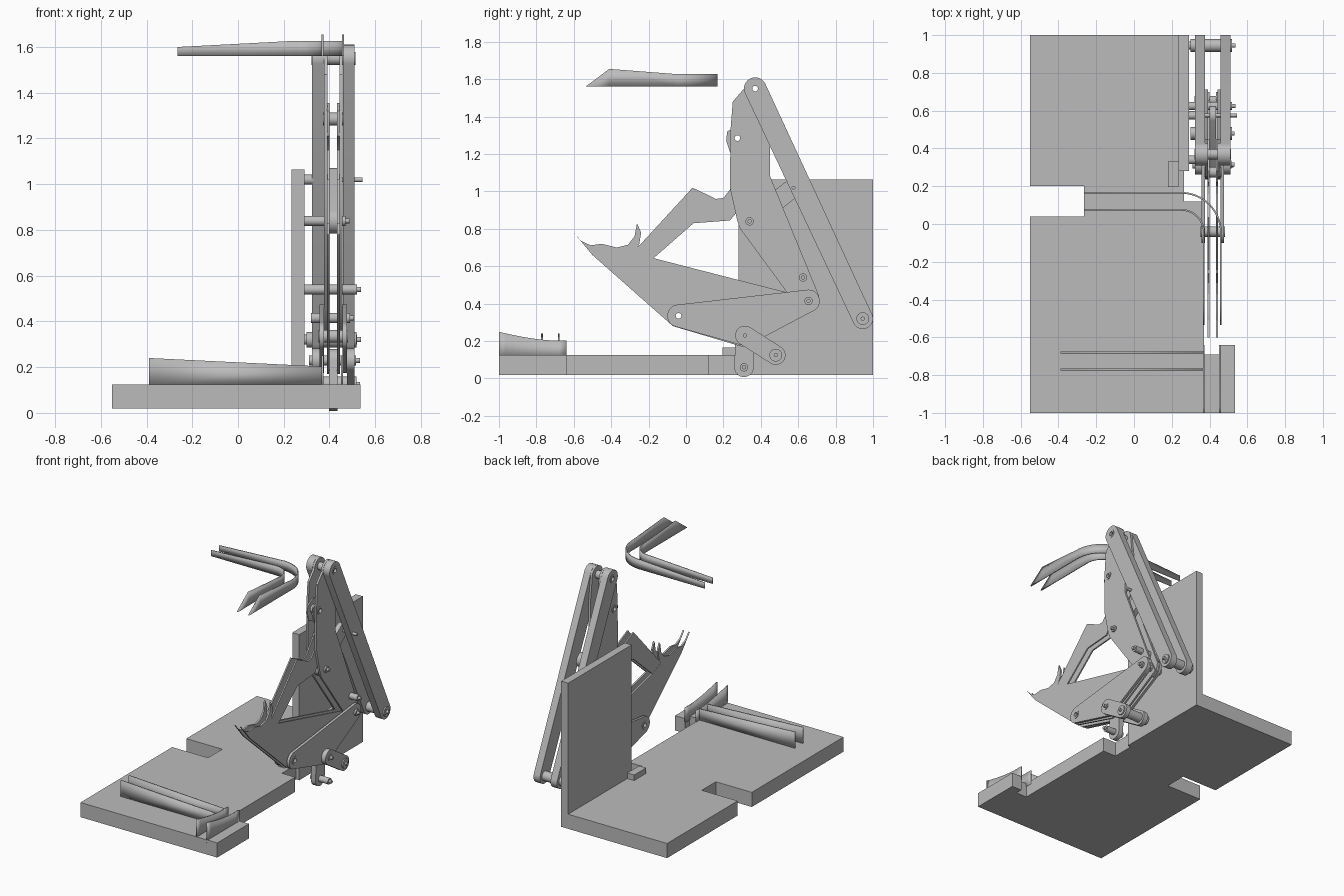
import bpy, bmesh, math
from mathutils import Matrix, Vector
from mathutils.geometry import convex_hull_2d

cube = bpy.data.objects.get("Cube")
if cube:
    bpy.data.objects.remove(cube)

grey = bpy.data.materials.new("machine_grey")
grey.use_nodes = True
grey.diffuse_color = (0.5, 0.5, 0.5, 1)
grey.node_tree.nodes["Principled BSDF"].inputs["Base Color"].default_value = (0.5, 0.5, 0.5, 1)

MID = 0.417          # centre plane of the linkage
TOP_AXIS, KNUCKLE, ELBOW = (0.37, 1.55), (0.275, 1.285), (0.34, 0.84)
REAR, JAW_AXIS, FOOT = (0.655, 0.415), (-0.04, 0.335), (0.945, 0.32)
CRANK, CRANK_END, DROP_END = (0.315, 0.23), (0.48, 0.125), (0.31, 0.06)
STOP, SPACER = (0.625, 0.54), (0.575, 1.02)
SIDE = Matrix(((0, 0, 1, 0), (1, 0, 0, 0), (0, 1, 0, 0), (0, 0, 0, 1)))
parts = []


def add(name, mesh):
    mesh.materials.clear()
    mesh.materials.append(grey)
    ob = bpy.data.objects.new(name, mesh)
    bpy.context.collection.objects.link(ob)
    parts.append(ob)
    return ob


def circle(c, r, n=32):
    return [(c[0] + r * math.cos(math.tau * i / n), c[1] + r * math.sin(math.tau * i / n)) for i in range(n)]


def extrude(name, outline, lo, hi, holes=(), side=True):
    """Filled profile with holes; side profiles lie in y,z and run along x."""
    cu = bpy.data.curves.new(name, "CURVE")
    cu.dimensions, cu.fill_mode, cu.extrude = "2D", "BOTH", (hi - lo) / 2
    for ring in [outline] + list(holes):
        sp = cu.splines.new("POLY")
        sp.points.add(len(ring) - 1)
        for p, q in zip(sp.points, ring):
            p.co = (q[0], q[1], 0, 1)
        sp.use_cyclic_u = True
    temp = bpy.data.objects.new(name, cu)
    bpy.context.collection.objects.link(temp)
    deps = bpy.context.evaluated_depsgraph_get()
    mesh = bpy.data.meshes.new_from_object(temp.evaluated_get(deps))
    bpy.data.objects.remove(temp)
    mesh.transform(Matrix.Translation((0, 0, (lo + hi) / 2)))
    if side:
        mesh.transform(SIDE)
    bm = bmesh.new()
    bm.from_mesh(mesh)
    bmesh.ops.remove_doubles(bm, verts=bm.verts, dist=1e-5)
    bmesh.ops.recalc_face_normals(bm, faces=bm.faces)
    bm.to_mesh(mesh)
    bm.free()
    return add(name, mesh)


def pair(name, outline, near, far, holes=()):
    """Matching plates at equal distances either side of the centre plane."""
    extrude("left_" + name, outline, MID + near, MID + far, holes)
    extrude("right_" + name, outline, MID - far, MID - near, holes)


def hull(*discs):
    pts = [p for c, r in discs for p in circle(c, r)]
    return [pts[i] for i in convex_hull_2d([Vector(p) for p in pts])]


def box(name, x0, x1, y0, y1, z0, z1):
    extrude(name, [(x0, y0), (x1, y0), (x1, y1), (x0, y1)], z0, z1, side=False)


def pin(name, c, x0, x1, r=0.018, bore=0):
    extrude(name, circle(c, r, 24), x0, x1, [circle(c, bore, 24)] if bore else [])


def wall(name, path, thickness=0.009):
    """Thin upright sheet along points of x, y, bottom, top."""
    mesh = bpy.data.meshes.new(name)
    verts = [(x, y, z) for x, y, lo, hi in path for z in (lo, hi)]
    faces = [(2 * i, 2 * i + 2, 2 * i + 3, 2 * i + 1) for i in range(len(path) - 1)]
    mesh.from_pydata(verts, [], faces)
    mod = add(name, mesh).modifiers.new("thickness", "SOLIDIFY")
    mod.thickness, mod.offset = thickness, 0


# Base and upright plate
extrude("base_plate", [(-0.55, -1), (0.535, -1), (0.535, -0.64), (0.455, -0.64), (0.455, -0.69), (0.37, -0.69),
        (0.37, 0.12), (0.265, 0.12), (0.265, 0.285), (0.29, 0.285), (0.29, 1), (-0.55, 1),
        (-0.55, 0.2), (-0.265, 0.2), (-0.265, 0.04), (-0.55, 0.04)], 0.02, 0.125, side=False)
box("upright_plate", 0.235, 0.29, 0.28, 1, 0.02, 1.065)
box("small_block", 0.18, 0.235, 0.195, 0.33, 0.12, 0.165)

# Lower guide rails
for label, y in (("front", -0.77), ("rear", -0.68)):
    wall(label + "_rail", [(-0.39, y, 0.125, 0.24), (0.37, y, 0.125, 0.203)])
for label, x in (("inner", 0.37), ("outer", 0.455)):
    path = []
    for i in range(11):
        y = -1 + 0.036 * i
        path.append((x, y, 0.1, 0.203 + 0.047 * (max(0, -0.7 - y) / 0.3) ** 1.6))
    wall(label + "_curved_rail", path)


# Upper bent guide rails
for label, r in (("inner", 0.12), ("outer", 0.21)):
    path = [(-0.265, r - 0.045, 1.56, 1.6)]
    for i in range(17):
        a = math.pi / 2 * (1 - i / 16)
        path.append((0.25 + r * math.cos(a), -0.045 + r * math.sin(a), 1.56, 1.627))
    x = 0.25 + r
    path += [(x, -0.41, 1.56, 1.655), (x, -0.535, 1.56, 1.562)]
    wall(label + "_upper_rail", path)

# Long twin links
pair("long_link", hull((TOP_AXIS, 0.06), (FOOT, 0.055)), 0.042, 0.093, [circle(TOP_AXIS, 0.022), circle(FOOT, 0.022)])

# Main arm plates
arm = circle(TOP_AXIS, 0.06)[0:17]
arm += [(0.25, 1.48), (0.238, 1.33), (0.235, 1.02), (0.275, 0.84), (0.29, 0.8), (0.54, 0.46), (0.61, 0.38),
        (0.655, 0.355), (0.7, 0.38), (0.712, 0.44), (0.45, 1.08), (0.45, 1.38)]
pair("main_arm", arm, 0.026, 0.041, [circle(c, 0.02) for c in (TOP_AXIS, KNUCKLE, ELBOW, REAR)])

# Bent upper finger
finger = [(0.22, 1.32), (0.215, 1.27), (0.235, 1.21), (0.29, 1.185), (0.32, 1.15), (0.31, 1.11), (0.235, 1.01),
          (0.2, 0.965), (0.16, 0.96), (0.12, 0.98), (0.035, 1.02), (-0.25, 0.71), (-0.29, 0.68), (-0.34, 0.67),
          (-0.4, 0.687), (-0.42, 0.66), (-0.39, 0.615), (-0.34, 0.59), (-0.28, 0.59), (-0.21, 0.615),
          (-0.16, 0.655), (0.04, 0.83), (0.235, 0.845), (0.45, 1.1), (0.45, 1.25), (0.34, 1.34), (0.28, 1.355)]
pair("upper_finger", finger, 0.017, 0.027, [circle(KNUCKLE, 0.02)])

# Lower jaw with crescent hook
jaw = [(-0.6, 0.78), (-0.56, 0.735), (-0.51, 0.712), (-0.45, 0.72), (-0.37, 0.7), (-0.31, 0.715), (-0.275, 0.76),
       (-0.262, 0.83), (-0.24, 0.78), (-0.25, 0.72), (-0.27, 0.68), (-0.18, 0.645), (0.54, 0.46), (0.655, 0.47),
       (0.7, 0.38), (0.36, 0.19), (0.3, 0.17), (-0.07, 0.28), (-0.5, 0.66)]
pair("lower_jaw", jaw, 0.016, 0.028, [circle(c, 0.02) for c in (JAW_AXIS, REAR)])

# Rocker plates and small links
pair("rocker", hull((JAW_AXIS, 0.06), (REAR, 0.06), (CRANK, 0.055)), 0.041, 0.06,
     [circle(c, 0.02) for c in (JAW_AXIS, REAR, CRANK)])
pair("crank_link", hull((CRANK, 0.052), (CRANK_END, 0.052)), 0.06, 0.093, [circle(CRANK_END, 0.018)])
extrude("drop_link", hull((CRANK, 0.05), (DROP_END, 0.052)), MID - 0.018, MID + 0.018)
extrude("spacer_link", hull((ELBOW, 0.055), (SPACER, 0.05)), MID - 0.017, MID + 0.017)

# Hollow pivots
for name, c, half in (("top", TOP_AXIS, 0.096), ("knuckle", KNUCKLE, 0.045), ("jaw", JAW_AXIS, 0.064)):
    pin(name + "_bushing", c, MID - half, MID + half, 0.028, 0.015)

# Solid pivots with thinner outer ends
for name, c, x0, x1 in (("foot", FOOT, 0.28, 0.52), ("stop", STOP, 0.285, 0.52), ("rear", REAR, 0.32, 0.49),
                        ("crank", CRANK, 0.31, 0.515), ("crank_end", CRANK_END, 0.31, 0.515),
                        ("drop", DROP_END, 0.37, 0.51), ("elbow", ELBOW, 0.285, 0.47)):
    pin(name + "_pin", c, x0, x1, 0.022)
    pin(name + "_pin_tip", c, x1, x1 + 0.018, 0.011)
pin("spacer_pin", SPACER, 0.285, 0.545, 0.01)
pin("spacer_collar", SPACER, 0.285, 0.33, 0.022)
for name, c in (("foot", FOOT), ("crank_end", CRANK_END)):
    pin(name + "_collar", c, 0.3, 0.519, 0.034)

# Smooth round surfaces while keeping edges crisp
for ob in bpy.context.selected_objects:
    ob.select_set(False)
for ob in parts:
    ob.select_set(True)
bpy.context.view_layer.objects.active = parts[0]
bpy.ops.object.shade_smooth_by_angle(angle=math.radians(25))
